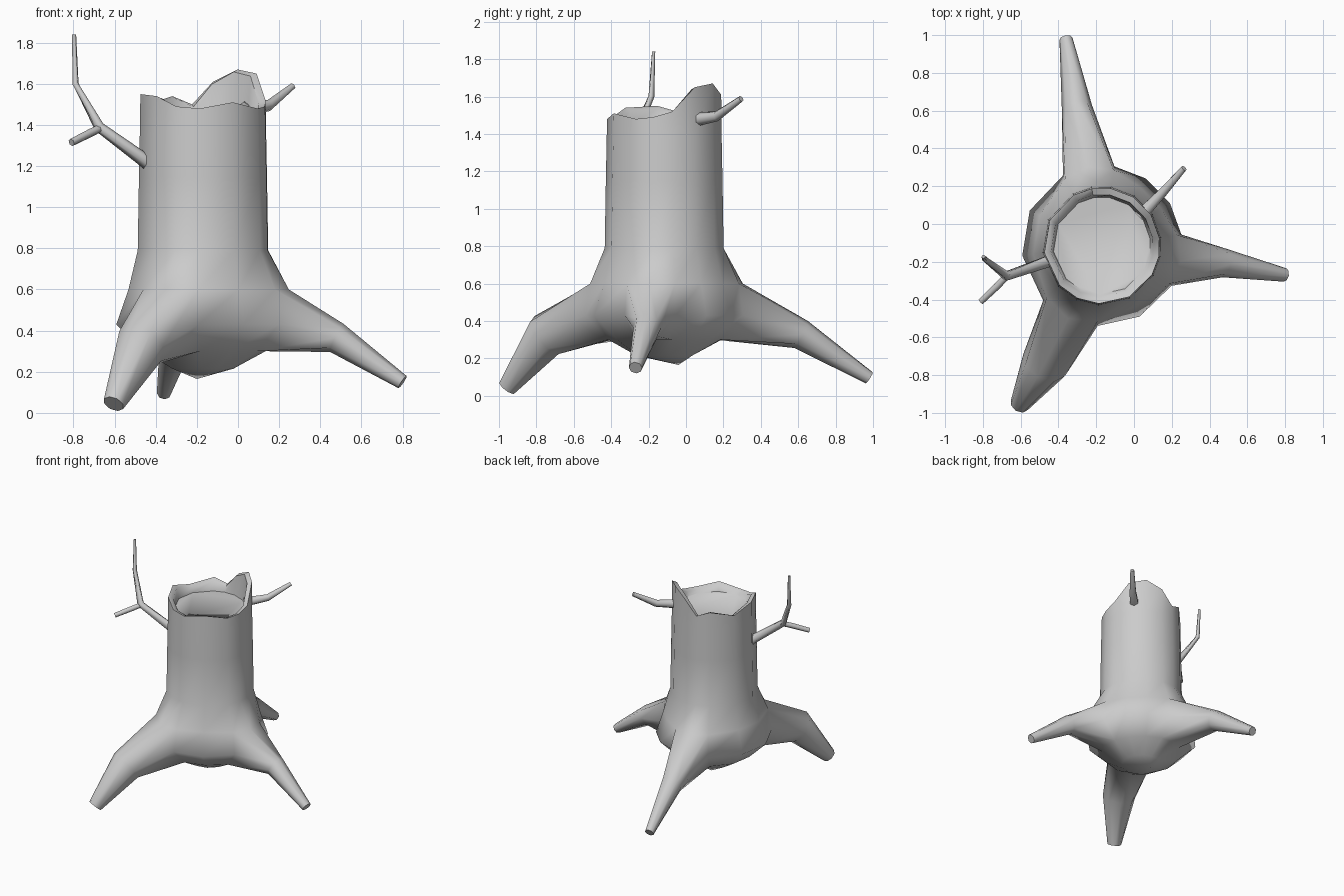
import bpy, bmesh, math
from mathutils import Vector

cube = bpy.data.objects.get("Cube")
if cube:
    bpy.data.objects.remove(cube, do_unlink=True)

bark = bpy.data.materials.new("grey bark")
bark.use_nodes = True
colour = (0.6, 0.6, 0.6, 1)
bark.diffuse_color = colour
bark.node_tree.nodes["Principled BSDF"].inputs["Base Color"].default_value = colour
bark.node_tree.nodes["Principled BSDF"].inputs["Roughness"].default_value = 0.8


def finish(bm, name, angle):
    bmesh.ops.recalc_face_normals(bm, faces=bm.faces)
    mesh = bpy.data.meshes.new(name)
    bm.to_mesh(mesh)
    bm.free()
    mesh.materials.append(bark)
    obj = bpy.data.objects.new(name, mesh)
    bpy.context.collection.objects.link(obj)
    bpy.ops.object.select_all(action='DESELECT')
    obj.select_set(True)
    bpy.context.view_layer.objects.active = obj
    bpy.ops.object.shade_smooth_by_angle(angle=math.radians(angle))


def bridge(bm, a, b):
    n = len(a)
    for i in range(n):
        bm.faces.new((a[i], a[(i + 1) % n], b[(i + 1) % n], b[i]))


def path_ring(bm, pos, direction, radius, n):
    """Ring of n vertices across a path, starting at its upper side."""
    d = direction.normalized()
    side = Vector((0, 0, 1)).cross(d).normalized()
    up = d.cross(side)
    return [bm.verts.new(pos + radius * (up * math.cos(t) + side * math.sin(t)))
            for t in (2 * math.pi * k / n for k in range(n))]


def tube(bm, points, radii, n, start=None):
    """Tapered tube along points, closed at its tip; start is an optional first ring."""
    pts = [Vector(p) for p in points]
    prev = start
    for i, p in enumerate(pts):
        if i == 0 and start:
            continue
        before = (p - pts[i - 1]).normalized() if i else Vector()
        after = (pts[i + 1] - p).normalized() if i + 1 < len(pts) else Vector()
        ring = path_ring(bm, p, before + after, radii[i], n)
        if prev:
            bridge(bm, prev, ring)
        else:
            bm.faces.new(ring)
        prev = ring
    bm.faces.new(prev)


# Trunk columns: each root takes a column and its two neighbours
CX, CY = -0.17, -0.115
ROOT_COLUMNS = (0, 5, 10)
angles = [-11, 8, 32, 57, 81, 100, 119, 154, 187, 223, 245, 267, 298, 330]
N = len(angles)


def root_pull(a):
    return max(max(0, math.cos(math.radians(a - angles[c]))) ** 8 for c in ROOT_COLUMNS)


def trunk_ring(bm, z, radius, pull=0.0, heights=None):
    ring = []
    for i, a in enumerate(angles):
        r = radius + pull * root_pull(a)
        t = math.radians(a)
        ring.append(bm.verts.new((CX + r * math.cos(t), CY + r * math.sin(t),
                                  heights[i] if heights else z)))
    return ring


# Trunk with flared base, broken rim and sunken top
bm = bmesh.new()
rim = [1.49, 1.52, 1.65, 1.67, 1.61, 1.50, 1.54, 1.50, 1.55, 1.54, 1.49, 1.48, 1.51, 1.48]
rings = [trunk_ring(bm, *spec) for spec in (
    (0.215, 0.15), (0.30, 0.29, 0.02), (0.43, 0.425, 0.0), (0.60, 0.365, 0.06),
    (0.79, 0.32), (1.15, 0.314), (1.40, 0.309))]
rings.append(trunk_ring(bm, 0, 0.307, heights=rim))
rings.append(trunk_ring(bm, 0, 0.272, heights=[h - 0.012 for h in rim]))
rings.append(trunk_ring(bm, 1.45, 0.258))
mouth_columns = {(c + k) % N for c in ROOT_COLUMNS for k in (-1, 0)}
for row in range(len(rings) - 1):
    a, b = rings[row], rings[row + 1]
    for i in range(N):
        if row in (1, 2) and i in mouth_columns:
            continue
        j = (i + 1) % N
        bm.faces.new((a[i], a[j], b[j], b[i]))
bm.faces.new(rings[-1])
underside = bm.verts.new((-0.2, -0.04, 0.165))
for i in range(N):
    bm.faces.new((underside, rings[0][i], rings[0][(i + 1) % N]))

# Roots grow out of the openings in the flare
roots = (
    ([(0.2, -0.18, 0.45), (0.48, -0.207, 0.365), (0.80, -0.27, 0.15)], (0, 0.076, 0.036)),
    ([(-0.24, 0.28, 0.46), (-0.302, 0.615, 0.328), (-0.36, 0.98, 0.096)], (0, 0.081, 0.035)),
    ([(-0.34, -0.47, 0.45), (-0.475, -0.745, 0.325), (-0.605, -0.955, 0.044)], (0, 0.125, 0.053)),
)
for c, (points, radii) in zip(ROOT_COLUMNS, roots):
    left, right = (c + 1) % N, (c - 1) % N
    low, mid, top = rings[1:4]
    mouth = [top[c], top[left], mid[left], low[left], low[c], low[right], mid[right], top[right]]
    tube(bm, points, radii, 8, mouth)
finish(bm, "stump_with_roots", 62)

# Dead branches
branches = {
    "forked_branch": ([(-0.43, -0.19, 1.21), (-0.675, -0.275, 1.39), (-0.79, -0.185, 1.6),
                       (-0.797, -0.173, 1.84)], (0.036, 0.026, 0.016, 0.01)),
    "branch_twig": ([(-0.66, -0.26, 1.39), (-0.72, -0.325, 1.36), (-0.81, -0.41, 1.315)],
                    (0.02, 0.021, 0.019)),
    "back_branch": ([(0.03, 0.04, 1.475), (0.15, 0.165, 1.495), (0.265, 0.295, 1.588)],
                    (0.038, 0.028, 0.017)),
}
for name, (points, radii) in branches.items():
    bm = bmesh.new()
    tube(bm, points, radii, 6)
    finish(bm, name, 70)
